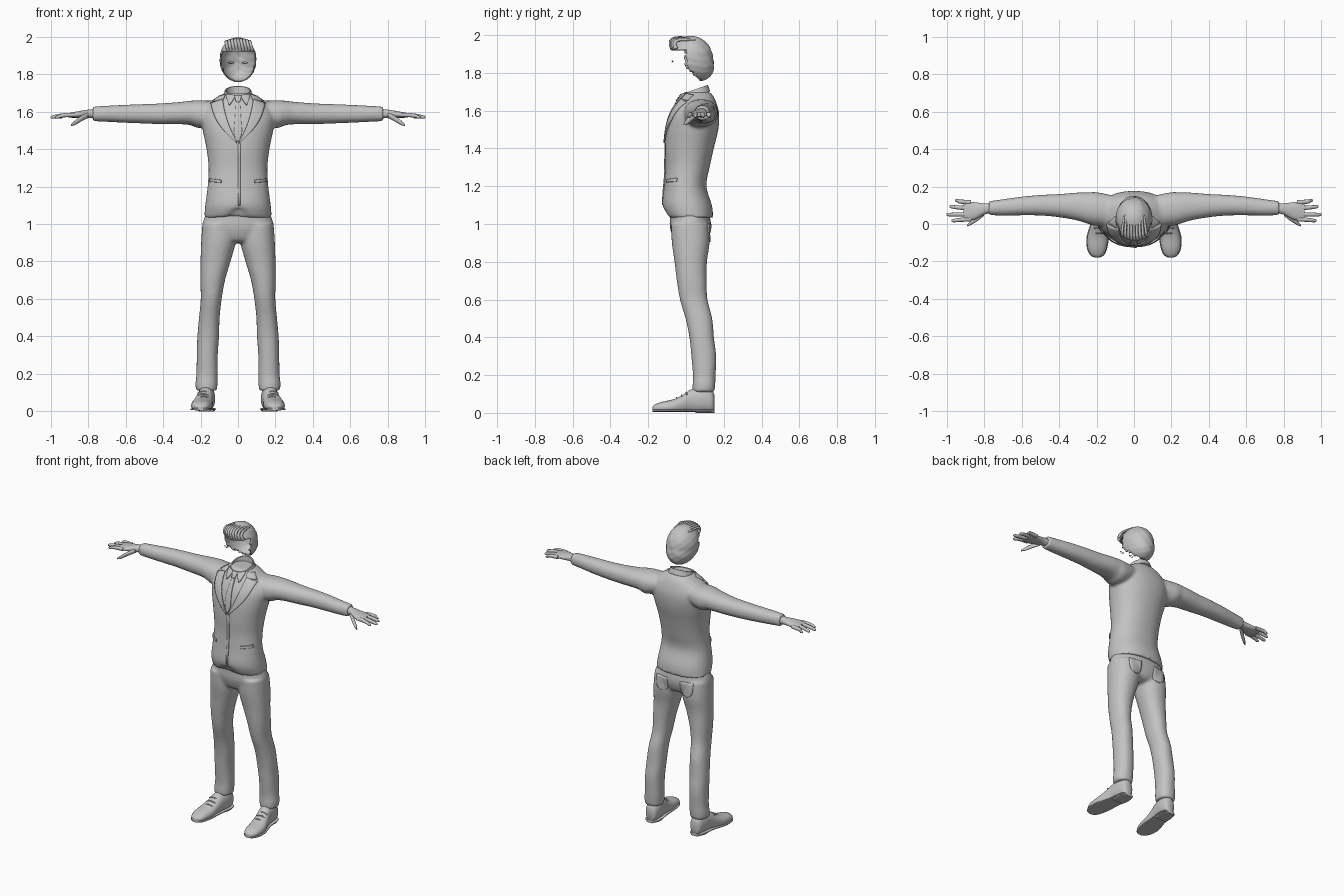
import bpy, bmesh, math, random
from mathutils import Vector

random.seed(4)
cube = bpy.data.objects.get("Cube")
if cube:
    bpy.data.objects.remove(cube)

mat = bpy.data.materials.new("plain_grey")
mat.use_nodes = True
GREY = (0.55, 0.55, 0.55, 1)
mat.diffuse_color = GREY
mat.node_tree.nodes["Principled BSDF"].inputs["Base Color"].default_value = GREY


def finish(bm, name, voxel=0, recalc=True):
    if recalc:
        bmesh.ops.recalc_face_normals(bm, faces=bm.faces)
    for f in bm.faces:
        f.smooth = True
    mesh = bpy.data.meshes.new(name)
    bm.to_mesh(mesh)
    bm.free()
    mesh.materials.append(mat)
    ob = bpy.data.objects.new(name, mesh)
    bpy.context.collection.objects.link(ob)
    if voxel:
        rm = ob.modifiers.new("blend", 'REMESH')
        rm.mode, rm.voxel_size, rm.use_smooth_shade = 'VOXEL', voxel, True
        sm = ob.modifiers.new("soften", 'SMOOTH')
        sm.factor, sm.iterations = 0.5, 5
    else:
        bpy.ops.object.select_all(action='DESELECT')
        ob.select_set(True)
        bpy.context.view_layer.objects.active = ob
        bpy.ops.object.shade_smooth_by_angle(angle=math.radians(50))
    return ob


def resample(rows, steps=4):
    """Catmull-Rom interpolation of section rows."""
    out = []
    for i in range(len(rows) - 1):
        p = [rows[max(0, min(len(rows) - 1, i + k))] for k in (-1, 0, 1, 2)]
        for s in range(steps):
            t = s / steps
            out.append([b + 0.5 * t * (c - a + t * (2*a - 5*b + 4*c - d + t * (3*(b - c) + d - a)))
                        for a, b, c, d in zip(*p)])
    return out + [list(rows[-1])]


def loft(bm, rows, axis, seg=28, power=2.2, shape=None, flip=1):
    """Rows hold position along the axis, two centre values, two radii."""
    rings = []
    for s, a, b, ra, rb in resample(rows):
        ring = []
        for k in range(seg):
            t = 2 * math.pi * k / seg
            c, d = math.cos(t), math.sin(t)
            u = a + ra * math.copysign(abs(c) ** (2 / power), c)
            v = b + rb * math.copysign(abs(d) ** (2 / power), d)
            co = {'x': (s, u, v), 'y': (u, s, v), 'z': (u, v, s)}[axis]
            co = shape(*co) if shape else co
            ring.append(bm.verts.new((co[0] * flip, co[1], co[2])))
        rings.append(ring)
    for r, q in zip(rings, rings[1:]):
        for k in range(seg):
            bm.faces.new((r[k], r[(k + 1) % seg], q[(k + 1) % seg], q[k]))
    bm.faces.new(rings[0])
    bm.faces.new(rings[-1])


def tube(name, points, radius, taper=1.0):
    cu = bpy.data.curves.new(name, 'CURVE')
    cu.dimensions, cu.bevel_depth, cu.bevel_resolution = '3D', radius, 2
    cu.use_fill_caps = True
    sp = cu.splines.new('NURBS')
    sp.points.add(len(points) - 1)
    for i, (pt, co) in enumerate(zip(sp.points, points)):
        pt.co = (*co, 1)
        pt.radius = 1 + (taper - 1) * i / (len(points) - 1)
    sp.use_endpoint_u, sp.order_u = True, 3
    cu.materials.append(mat)
    ob = bpy.data.objects.new(name, cu)
    bpy.context.collection.objects.link(ob)


# Jacket: body and sleeves blended together, with a cutaway front hem
def hem(x, y, z):
    if z < 1.09 and y < 0:
        z += 0.045 * max(0, 1 - abs(x) / 0.07) * (1.09 - z) / 0.055
    return x, y, z


bm = bmesh.new()
loft(bm, [(1.035, 0, .022, .18, .122), (1.1, 0, .006, .175, .131), (1.2, 0, -.004, .162, .112),
          (1.3, 0, .008, .157, .117), (1.4, 0, .018, .168, .129), (1.5, 0, .033, .188, .138),
          (1.58, 0, .046, .198, .13), (1.64, 0, .056, .165, .106), (1.68, 0, .06, .105, .083),
          (1.7, 0, .058, .07, .066)], 'z', seg=40, shape=hem)
sleeve = [(.1, .07, 1.6, .08, .055), (.2, .08, 1.586, .09, .074), (.25, .085, 1.592, .083, .066),
          (.3, .093, 1.592, .075, .06), (.4, .098, 1.588, .062, .056), (.5, .1, 1.588, .055, .052),
          (.6, .096, 1.588, .05, .048), (.7, .088, 1.588, .044, .043), (.775, .085, 1.588, .037, .039)]
for s in (-1, 1):
    loft(bm, sleeve, 'x', flip=s)
jacket = finish(bm, "jacket", 0.009)

# Trousers: hips and two legs
leg = [(1.0, .1, .02, .09, .1), (.9, .105, .025, .092, .1), (.8, .12, .025, .08, .086),
       (.7, .135, .03, .066, .079), (.6, .143, .041, .056, .073), (.5, .153, .068, .055, .071),
       (.4, .159, .083, .058, .065), (.3, .164, .094, .056, .066), (.2, .165, .097, .057, .06),
       (.15, .168, .095, .059, .06), (.11, .168, .093, .056, .058)]
bm = bmesh.new()
loft(bm, [(1.1, 0, .01, .155, .1), (1.04, 0, .02, .178, .106), (.98, 0, .024, .188, .109),
          (.92, 0, .025, .13, .09), (.9, 0, .025, .07, .06)], 'z')
for s in (-1, 1):
    loft(bm, leg, 'z', flip=s)
trousers = finish(bm, "trousers", 0.009)

# Hands with fingers and thumb
palm = [(.76, .085, 1.588, .027, .026), (.8, .08, 1.588, .03, .022), (.85, .07, 1.584, .046, .018),
        (.89, .068, 1.581, .049, .014), (.91, .068, 1.58, .044, .01)]
fingers = [(.115, .125, .955), (.083, .092, .985), (.052, .05, 1.0), (.026, .018, .975)]
for s, side in ((-1, "right"), (1, "left")):
    bm = bmesh.new()
    loft(bm, palm, 'x', flip=s)
    for y0, y1, tip in fingers:
        loft(bm, [(.87, y0, 1.582, .012, .011), (.93, (y0 + y1) / 2, 1.58, .011, .011),
                  (tip - .012, y1, 1.571, .009, .009), (tip, y1, 1.569, .004, .004)],
             'x', seg=12, flip=s)
    loft(bm, [(.8, .06, 1.58, .016, .015), (.835, .03, 1.563, .014, .015),
              (.87, .006, 1.54, .011, .012), (.89, -.008, 1.528, .005, .005)], 'x', seg=12, flip=s)
    finish(bm, side + "_hand")

# Shoes: upper, sole, heel and laces
upper = [(-.178, .197, .02, .012, .012), (-.165, .197, .024, .034, .02), (-.13, .197, .028, .05, .03),
         (-.07, .193, .033, .056, .038), (-.02, .185, .045, .05, .048), (.03, .175, .062, .045, .064),
         (.09, .168, .068, .046, .068), (.135, .166, .062, .038, .06), (.15, .166, .055, .02, .04)]
for s, side in ((-1, "right"), (1, "left")):
    bm = bmesh.new()
    loft(bm, upper, 'y', flip=s, shape=lambda x, y, z: (x, y, max(z, .012)))
    finish(bm, side + "_shoe")
    bm = bmesh.new()
    loft(bm, [(y, cx, .012, rx + .004, .006) for y, cx, _, rx, _ in upper], 'y', power=4, flip=s)
    loft(bm, [(.05, .17, .008, .04, .008), (.1, .168, .008, .046, .008),
              (.15, .166, .008, .024, .008)], 'y', power=5, flip=s)
    finish(bm, side + "_sole")
    for i in range(3):
        y, z = -.045 + .025 * i, .08 + .014 * i
        tube(side + "_lace", [(s * (.185 - .03), y, z - .012), (s * .185, y - .008, z + .012),
                              (s * (.185 + .03), y, z - .012)], .004)


# Cloth plates that follow the surface underneath
def plate(name, base, edge_a, edge_b, lift=.003, face=-1, cols=6):
    bpy.context.view_layer.update()
    target = base.evaluated_get(bpy.context.evaluated_depsgraph_get())
    bm = bmesh.new()
    grid = []
    for a, b in zip(resample(edge_a), resample(edge_b)):
        row = []
        for k in range(cols + 1):
            x, z = (p + (q - p) * k / cols for p, q in zip(a, b))
            hit, co, _, _ = target.ray_cast(Vector((x, face, z)), Vector((0, -face, 0)))
            row.append(bm.verts.new((x, (co.y if hit else 0) + face * lift, z)))
        grid.append(row)
    for r, q in zip(grid, grid[1:]):
        for k in range(cols):
            bm.faces.new((r[k], r[k + 1], q[k + 1], q[k]))
    bm.normal_update()
    if sum(f.normal.y for f in bm.faces) * face < 0:
        bmesh.ops.reverse_faces(bm, faces=bm.faces)
    ob = finish(bm, name, recalc=False)
    so = ob.modifiers.new("thickness", 'SOLIDIFY')
    so.thickness, so.offset = .008, 0


for s, side in ((-1, "right"), (1, "left")):
    def m(points):
        return [(s * x, z) for x, z in points]
    plate(side + "_lapel", jacket, m([(.082, 1.665), (.07, 1.6), (.045, 1.52), (.004, 1.435)]),
          m([(.145, 1.645), (.125, 1.575), (.085, 1.51), (.008, 1.43)]), .005)
    plate(side + "_lapel_collar", jacket, m([(.068, 1.69), (.08, 1.66)]),
          m([(.1, 1.682), (.135, 1.655)]), .004)
    plate(side + "_shirt_collar", jacket, m([(.012, 1.685), (.03, 1.655), (.045, 1.635)]),
          m([(.06, 1.692), (.06, 1.67), (.05, 1.64)]), .006)
    plate(side + "_pocket_flap", jacket, m([(.09, 1.235), (.09, 1.22)]),
          m([(.15, 1.243), (.15, 1.225)]), .004)
    plate(side + "_back_pocket", trousers, m([(.05, 1.0), (.05, .93), (.08, .905)]),
          m([(.135, 1.0), (.13, .93), (.1, .905)]), .001, 1)
plate("tie", jacket, [(-.01, 1.66), (-.016, 1.56), (-.02, 1.49), (-.004, 1.44)],
      [(.01, 1.66), (.016, 1.56), (.02, 1.49), (.004, 1.44)], .003)
plate("tie_knot", jacket, [(-.02, 1.685), (-.01, 1.65)], [(.02, 1.685), (.01, 1.65)], .008)
plate("front_seam", jacket, [(0, 1.43), (0, 1.1)], [(.012, 1.43), (.012, 1.1)], .001, cols=2)

# Standing collar, higher at the back
bm = bmesh.new()
rings = []
for r, z in ((.082, 1.675), (.07, 1.712), (.064, 1.712), (.062, 1.67)):
    rings.append([bm.verts.new((r * math.cos(t), .046 + r * math.sin(t), z + .35 * r * math.sin(t)))
                  for t in (2 * math.pi * k / 40 for k in range(40))])
for r, q in zip(rings, rings[1:] + rings[:1]):
    for k in range(40):
        bm.faces.new((r[k], r[(k + 1) % 40], q[(k + 1) % 40], q[k]))
finish(bm, "standing_collar")

# Hair shell, open over the face and ragged at the hairline
bm = bmesh.new()
bmesh.ops.create_uvsphere(bm, u_segments=64, v_segments=40, radius=1)
for v in bm.verts:
    x, y, z = v.co
    ridge = 1 + .02 * math.sin(9 * x + 5 * z) * math.sin(14 * z + 6 * y)
    v.co = (.098 * x * ridge, .025 + .117 * y * ridge + .04 * max(0, -z), 1.876 + .12 * z)
gone = []
for f in bm.faces:
    c = f.calc_center_median()
    edge = 0 if c.z > 1.83 else (1.83 - c.z) * 1.1
    if c.z < 1.925 and c.y < edge + random.uniform(-.008, .008):
        gone.append(f)
bmesh.ops.delete(bm, geom=gone, context='FACES')
hair = finish(bm, "hair_shell", recalc=False)
so = hair.modifiers.new("thickness", 'SOLIDIFY')
so.thickness, so.offset = .006, -1

# Swept front locks
for i in range(9):
    x = -.064 + .016 * i
    d = .022 * (x / .064) ** 2
    tube("front_lock", [(x + .012, -.072 + d, 1.928), (x + .005, -.088 + d, 1.955 - d / 3),
                        (x, -.07 + d, 1.985 - d / 2), (x * .95, -.01, 1.988 - d / 2),
                        (x * .8, .05, 1.984 - d / 2)], .011, .5)

# Eyelashes
for s, side in ((-1, "right"), (1, "left")):
    for dz, part in ((.007, "_upper_lash"), (-.005, "_lower_lash")):
        tube(side + part, [(s * .022, -.07, 1.86), (s * .036, -.08, 1.86 + dz * 1.5),
                           (s * .055, -.066, 1.86)], .002, .6)
